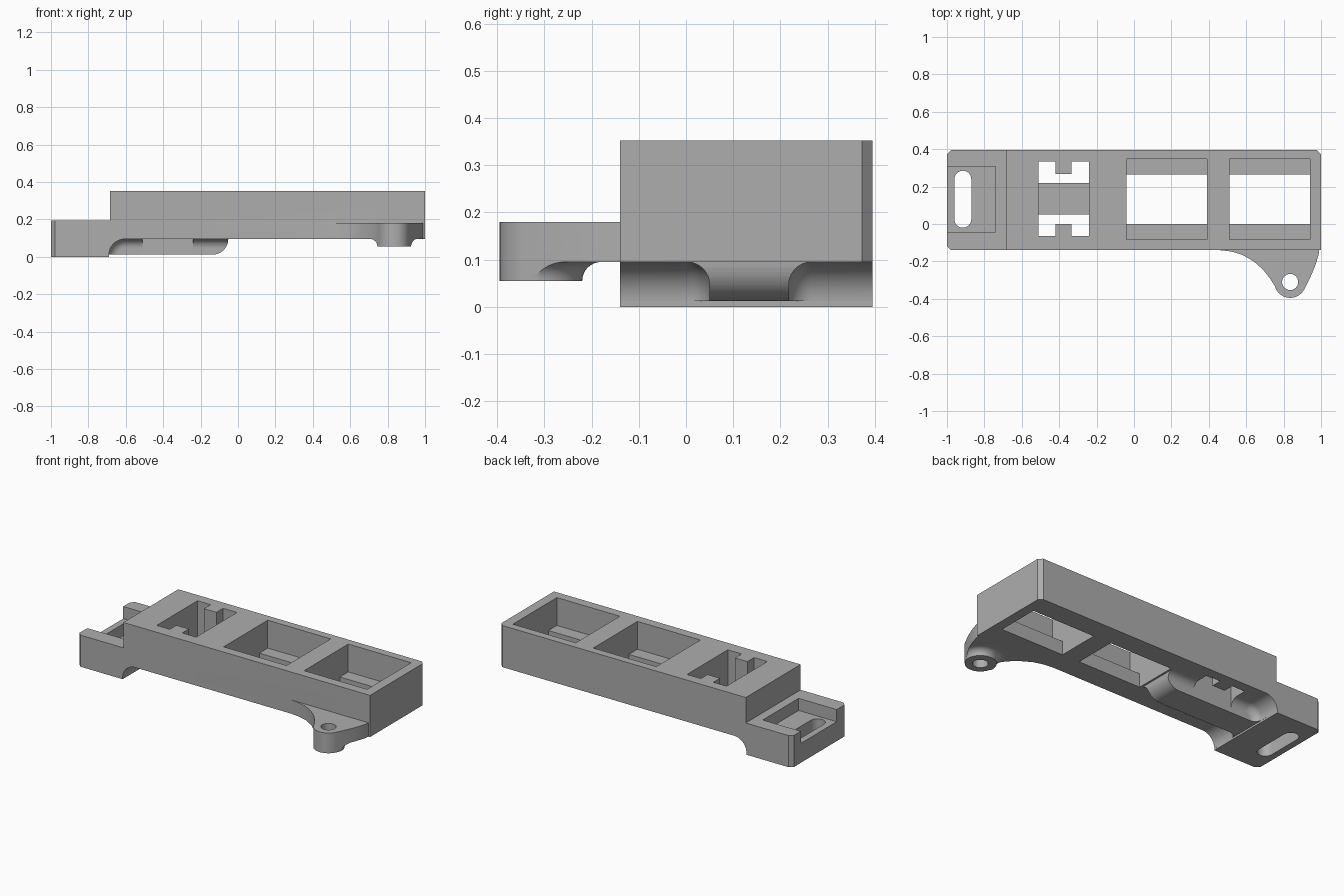
import bpy, bmesh
from math import sin, cos, radians, pi
from mathutils import Vector

cube = bpy.data.objects.get("Cube")
if cube:
    bpy.data.objects.remove(cube, do_unlink=True)

GREY = (0.42, 0.42, 0.42, 1)
mat = bpy.data.materials.new("plain grey")
mat.use_nodes = True
mat.diffuse_color = GREY
mat.node_tree.nodes["Principled BSDF"].inputs["Base Color"].default_value = GREY

FRONT, BACK = -0.14, 0.395
UNDER, TOP, LEDGE = 0.095, 0.352, 0.18


def arc(cx, cy, r, start, end, n=12):
    angles = [radians(start + (end - start) * i / n) for i in range(n + 1)]
    return [(cx + r * cos(a), cy + r * sin(a)) for a in angles]


def to_object(name, bm):
    bmesh.ops.recalc_face_normals(bm, faces=bm.faces)
    mesh = bpy.data.meshes.new(name)
    bm.to_mesh(mesh)
    bm.free()
    mesh.materials.append(mat)
    obj = bpy.data.objects.new(name, mesh)
    bpy.context.collection.objects.link(obj)
    return obj


def prism(points, low, high, axis="z"):
    """Extrude an outline along z, or an x-z profile along y."""
    bm = bmesh.new()
    place = (lambda a, b: (a, b, low)) if axis == "z" else (lambda a, b: (a, low, b))
    face = bm.faces.new([bm.verts.new(place(a, b)) for a, b in points])
    grown = bmesh.ops.extrude_face_region(bm, geom=[face])["geom"]
    step = Vector((0, 0, high - low) if axis == "z" else (0, high - low, 0))
    bmesh.ops.translate(bm, vec=step, verts=[v for v in grown if isinstance(v, bmesh.types.BMVert)])
    return bm


def box(x0, x1, y0, y1, z0, z1):
    return prism([(x0, y0), (x1, y0), (x1, y1), (x0, y1)], z0, z1)


def combine(target, other, operation):
    mod = target.modifiers.new(operation, "BOOLEAN")
    mod.operation, mod.solver, mod.object = operation, "EXACT", other
    bpy.context.view_layer.objects.active = target
    bpy.ops.object.modifier_apply(modifier=mod.name)
    bpy.data.objects.remove(other, do_unlink=True)


def cut(target, bm):
    combine(target, to_object("cutter", bm), "DIFFERENCE")


# Main housing: stepped side profile with a rounded end on the underside rib
profile = [(-1, 0), (-0.69, 0), (-0.69, 0.012)]
profile += arc(-0.135, UNDER, UNDER - 0.012, -90, 0)
profile += [(1, UNDER), (1, TOP), (-0.685, TOP), (-0.685, 0.195), (-1, 0.195)]
bm = prism(profile, FRONT, BACK, "y")
corners = [e for e in bm.edges
           if all(abs(v.co.x) > 0.99 for v in e.verts)
           and abs(e.verts[0].co.z - e.verts[1].co.z) > 0.1
           and not (e.verts[0].co.x > 0 and e.verts[0].co.y < 0)]
bmesh.ops.bevel(bm, geom=corners, offset=0.022, segments=1, affect="EDGES")
body = to_object("housing", bm)

# Filleted hollows on both sides of the underside rib
for rib, outer in ((0.05, -0.4), (0.218, 0.7)):
    hollow = [(0.2, -0.2), (0.2, UNDER)] + arc(-0.605, UNDER - 0.085, 0.085, 90, 180) + [(-0.69, -0.2)]
    bm = prism(hollow, min(rib, outer), max(rib, outer), "y")
    rim = [e for e in bm.edges
           if all(abs(v.co.y - rib) < 1e-4 for v in e.verts)
           and min(v.co.z for v in e.verts) > -0.21
           and max(v.co.z for v in e.verts) > -0.19
           and min(v.co.x for v in e.verts) < 0.19]
    bmesh.ops.bevel(bm, geom=rim, offset=0.048, segments=8, profile=0.5, affect="EDGES")
    cut(body, bm)

# Two windows with ledges along the front and back
for x0, x1 in ((-0.04, 0.39), (0.51, 0.94)):
    cut(body, box(x0, x1, -0.083, 0.347, LEDGE, 0.5))
    cut(body, box(x0, x1, 0, 0.265, -0.2, 0.3))

# Notched opening crossed by a low bar
opening = [(-0.51, -0.065), (-0.42, -0.065), (-0.42, 0), (-0.335, 0),
           (-0.335, -0.065), (-0.24, -0.065)]
mid = 0.134
opening += [(x, 2 * mid - y) for x, y in reversed(opening)]
cut(body, prism(opening, LEDGE, 0.5))
for side in (1, -1):
    half = [(x, mid + side * (mid - y)) for x, y in opening[:6]]
    edge = mid + side * 0.084
    cut(body, prism(half + [(-0.24, edge), (-0.51, edge)], -0.2, 0.3))

# End shelf: open recess and a long slot
cut(body, box(-1.2, -0.74, -0.042, 0.308, 0.12, 0.4))
slot = arc(-0.915, 0.24, 0.045, 0, 180) + arc(-0.915, 0.025, 0.045, 180, 360)
cut(body, prism(slot, -0.2, 0.3))

# Mounting ear: curved outline, with a boss that flares into its underside
HX, HY, R = 0.835, -0.31, 0.085
outline = [(0.46, -0.12), (0.46, -0.14), (0.52, -0.147), (0.58, -0.165), (0.64, -0.2),
           (0.69, -0.244), (0.73, -0.295)]
outline += arc(HX, HY, R, 195, 335, 20)
outline += [(0.945, -0.28), (0.97, -0.22), (0.987, -0.165), (0.993, -0.12)]
ear = to_object("mounting_ear", prism(outline, 0.055, LEDGE))

section = [(0, 0.055)] + arc(R + 0.045, 0.055, 0.04, 180, 90, 8) + [(0.7, UNDER), (0.7, 0.3), (0, 0.3)]
bm = bmesh.new()
verts = [bm.verts.new((r, 0, z)) for r, z in section]
edges = [bm.edges.new(pair) for pair in zip(verts, verts[1:])]
bmesh.ops.spin(bm, geom=verts + edges, cent=(0, 0, 0), axis=(0, 0, 1), angle=2 * pi, steps=48)
bmesh.ops.remove_doubles(bm, verts=bm.verts, dist=1e-5)
bmesh.ops.translate(bm, vec=(HX, HY, 0), verts=bm.verts)
combine(ear, to_object("flare", bm), "INTERSECT")
cut(ear, prism(arc(HX, HY, 0.043, 0, 352.5, 47), -0.2, 0.4))
combine(body, ear, "UNION")

# Smooth the fillets, keep the machined edges crisp
bpy.ops.object.select_all(action="DESELECT")
body.select_set(True)
bpy.context.view_layer.objects.active = body
bpy.ops.object.shade_smooth_by_angle(angle=radians(30))
